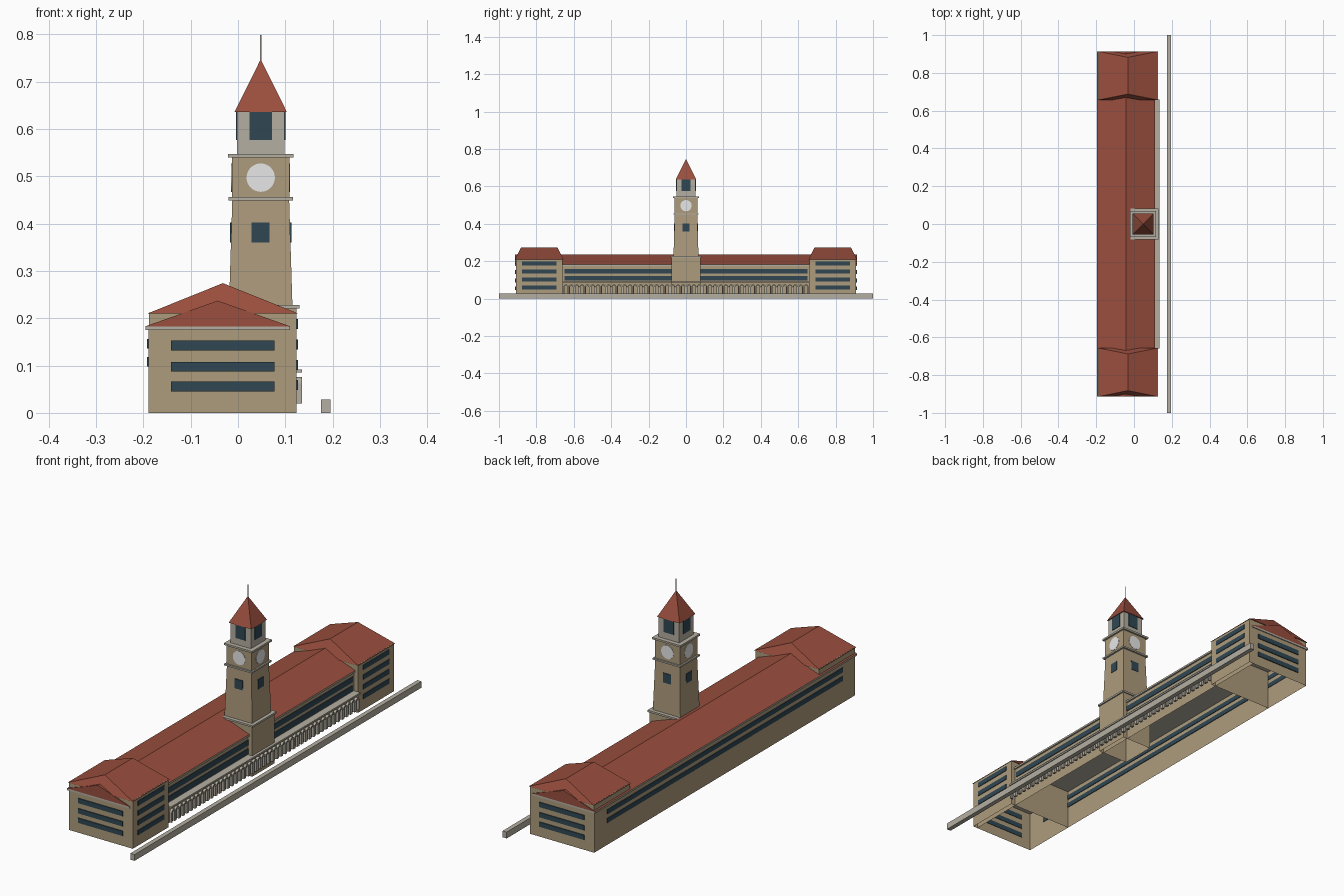
import bpy, bmesh, math

if "Cube" in bpy.data.objects:
    bpy.data.objects.remove(bpy.data.objects["Cube"])


def material(name, rgb):
    m = bpy.data.materials.new(name)
    m.use_nodes = True
    m.diffuse_color = (*rgb, 1)
    m.node_tree.nodes["Principled BSDF"].inputs["Base Color"].default_value = (*rgb, 1)
    return m


STONE = material("tan stone", (0.42, 0.33, 0.205))
ROOF = material("red roof tile", (0.32, 0.077, 0.048))
GLASS = material("dark blue glass", (0.03, 0.064, 0.088))
TRIM = material("pale grey trim", (0.46, 0.43, 0.36))
DIAL = material("white dial", (0.82, 0.82, 0.82))


def finish(name, bm, mat):
    mesh = bpy.data.meshes.new(name)
    bm.to_mesh(mesh)
    bm.free()
    mesh.materials.append(mat)
    ob = bpy.data.objects.new(name, mesh)
    bpy.context.collection.objects.link(ob)
    return ob


def box(name, xs, ys, zs, mat, hollow=False):
    """Box between the given ranges; a hollow one has no floor."""
    bm = bmesh.new()
    bmesh.ops.create_cube(bm, size=1)
    if hollow:
        floor = [f for f in bm.faces if f.normal.z < -0.5]
        bmesh.ops.delete(bm, geom=floor, context='FACES')
    for v in bm.verts:
        v.co = [r[0] if c < 0 else r[1] for c, r in zip(v.co, (xs, ys, zs))]
    return finish(name, bm, mat)


def block(name, cx, half, zs, mat, top=None):
    """Square tower stage, optionally tapered to another half width."""
    bm = bmesh.new()
    bmesh.ops.create_cube(bm, size=2)
    top = half if top is None else top
    for v in bm.verts:
        h = top if v.co.z > 0 else half
        v.co = (cx + v.co.x * h, v.co.y * h, zs[1] if v.co.z > 0 else zs[0])
    bmesh.ops.remove_doubles(bm, verts=bm.verts, dist=1e-6)
    bmesh.ops.recalc_face_normals(bm, faces=bm.faces)
    return finish(name, bm, mat)


def ridge_roof(name, xs, ys, eave, ridge_x, ridge_z, hip):
    """Roof with its ridge along y; hip pulls the ridge ends inward."""
    bm = bmesh.new()
    ends = []
    for y, ry in ((ys[0], ys[0] + hip), (ys[1], ys[1] - hip)):
        ends.append([bm.verts.new(p) for p in
                     ((xs[0], y, eave), (ridge_x, ry, ridge_z), (xs[1], y, eave))])
    a, b = ends
    bm.faces.new(a)
    bm.faces.new(b)
    for i in range(3):
        j = (i + 1) % 3
        bm.faces.new((a[i], a[j], b[j], b[i]))
    bmesh.ops.recalc_face_normals(bm, faces=bm.faces)
    return finish(name, bm, ROOF)


# Long central range: hollow walls, cornice slab, roof and window bands
box("main_walls", (-0.189, 0.103), (-0.909, 0.909), (0, 0.178), STONE, hollow=True)
box("main_cornice", (-0.195, 0.11), (-0.914, 0.914), (0.175, 0.183), TRIM)
ridge_roof("main_roof", (-0.195, 0.11), (-0.914, 0.914), 0.183, -0.043, 0.237, 0)
for z in (0.098, 0.136):
    box("back_window_band", (-0.192, -0.186), (-0.82, 0.82), (z, z + 0.02), GLASS)
    box("front_window_band", (0.10, 0.106), (-0.65, 0.65), (z - 0.002, z + 0.022), GLASS)

# End pavilions, mirrored along the length
for s in (-1, 1):
    def span(a, b):
        return tuple(sorted((s * a, s * b)))
    box("pavilion", (-0.188, 0.124), span(0.66, 0.91), (0, 0.212), STONE, hollow=True)
    ridge_roof("pavilion_roof", (-0.191, 0.127), span(0.656, 0.914), 0.21, -0.032, 0.274, 0.032)
    for z in (0.045, 0.087, 0.132):
        box("end_window", (-0.142, 0.077), span(0.907, 0.914), (z, z + 0.021), GLASS)
    for z in (0.048, 0.091, 0.134, 0.177):
        box("side_window", (0.121, 0.127), span(0.693, 0.876), (z, z + 0.021), GLASS)

# Arcade: canopy over a continuous row of round arches
box("canopy", (0.1, 0.135), (-0.66, 0.66), (0.085, 0.092), TRIM)


def arch_row(name, centres, foot, spring, inner, outer, xs):
    """Inverted U arches extruded in x."""
    bm = bmesh.new()
    steps = 8
    for cy in centres:
        rings = []
        for x in xs:
            for r in (inner, outer):
                pts = [(r, foot)]
                pts += [(r * math.cos(math.pi * i / steps), spring + r * math.sin(math.pi * i / steps))
                        for i in range(steps + 1)]
                pts.append((-r, foot))
                rings.append([bm.verts.new((x, cy + y, z)) for y, z in pts])
        n = len(rings[0])
        loop = (rings[0], rings[1], rings[3], rings[2])
        for k in range(4):
            p, q = loop[k], loop[(k + 1) % 4]
            for i in range(n - 1):
                bm.faces.new((p[i], p[i + 1], q[i + 1], q[i]))
        bm.faces.new([r[0] for r in loop])
        bm.faces.new([r[-1] for r in loop])
    bmesh.ops.recalc_face_normals(bm, faces=bm.faces)
    return finish(name, bm, TRIM)


COUNT, PITCH = 46, 0.0285
centres = [(i - (COUNT - 1) / 2) * PITCH for i in range(COUNT)]
arch_row("arcade_arches", centres, 0.02, 0.062, 0.0075, 0.0138, (0.124, 0.135))

# Low boundary wall in front of the arcade
box("boundary_wall", (0.175, 0.195), (-1, 1), (0, 0.028), TRIM)

# Clock tower stages
CX = 0.048
box("tower_base", (-0.022, 0.124), (-0.078, 0.078), (0, 0.222), STONE, hollow=True)
box("base_moulding", (-0.027, 0.13), (-0.083, 0.083), (0.22, 0.228), TRIM)
block("tower_shaft", CX, 0.067, (0.226, 0.452), STONE, 0.06)
block("shaft_moulding", CX, 0.068, (0.449, 0.456), TRIM)
block("clock_stage", CX, 0.061, (0.455, 0.542), STONE)
block("clock_cornice", CX, 0.069, (0.539, 0.547), TRIM)
block("belfry", CX, 0.05, (0.546, 0.638), TRIM)
block("tower_roof", CX, 0.055, (0.636, 0.747), ROOF, 0)
block("spire_pole", CX, 0.0012, (0.74, 0.798), TRIM)

# Windows and clock dials on all four tower sides
for dx, dy in ((1, 0), (-1, 0), (0, 1), (0, -1)):
    def plate(name, dist, half, zs):
        px, py = CX + dx * dist, dy * dist
        hx = 0.003 if dx else half
        hy = 0.003 if dy else half
        box(name, (px - hx, px + hx), (py - hy, py + hy), zs, GLASS)
    plate("shaft_window", 0.0615, 0.019, (0.36, 0.402))
    plate("belfry_window", 0.0495, 0.024, (0.576, 0.636))
    bm = bmesh.new()
    bmesh.ops.create_cone(bm, cap_ends=True, segments=32, radius1=0.03, radius2=0.03, depth=0.006)
    dial = finish("clock_dial", bm, DIAL)
    dial.location = (CX + dx * 0.0593, dy * 0.0593, 0.497)
    dial.rotation_euler = (math.pi / 2 if dy else 0, math.pi / 2 if dx else 0, 0)
